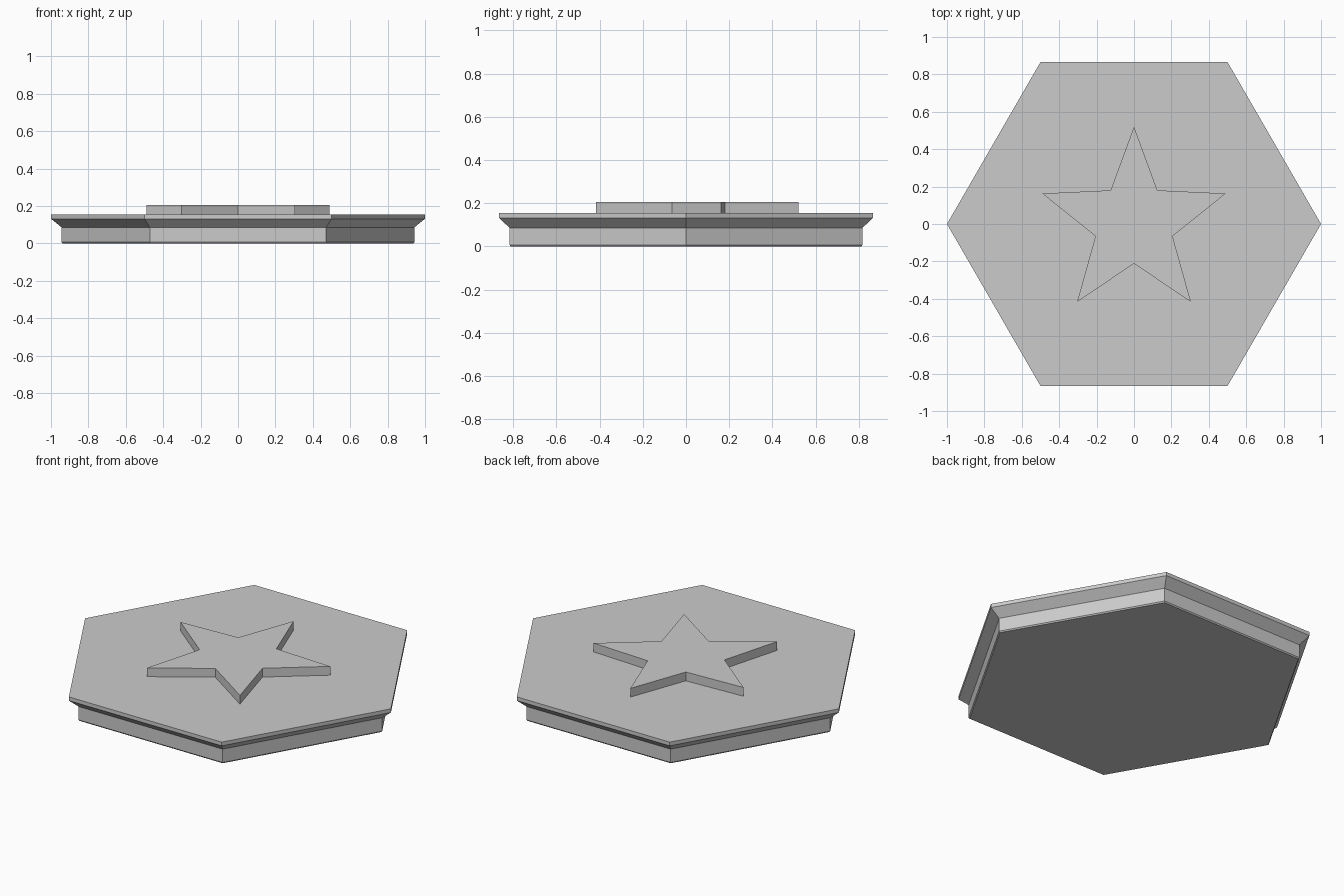
import bpy
import bmesh
from math import cos, sin, pi

if "Cube" in bpy.data.objects:
    bpy.data.objects.remove(bpy.data.objects["Cube"], do_unlink=True)

# Single grey material
GREY = (0.6, 0.6, 0.6, 1.0)
grey = bpy.data.materials.new("plain grey")
grey.use_nodes = True
grey.diffuse_color = GREY
grey.node_tree.nodes["Principled BSDF"].inputs["Base Color"].default_value = GREY


def loft(name, rings):
    """Closed solid through stacked rings of (x, y, z) points, counter-clockwise."""
    bm = bmesh.new()
    loops = [[bm.verts.new(p) for p in ring] for ring in rings]
    n = len(loops[0])
    for low, high in zip(loops, loops[1:]):
        for i in range(n):
            j = (i + 1) % n
            bm.faces.new((low[i], low[j], high[j], high[i]))
    bm.faces.new(loops[0][::-1])
    bm.faces.new(loops[-1])
    bmesh.ops.recalc_face_normals(bm, faces=bm.faces)
    mesh = bpy.data.meshes.new(name)
    bm.to_mesh(mesh)
    bm.free()
    mesh.materials.append(grey)
    obj = bpy.data.objects.new(name, mesh)
    bpy.context.collection.objects.link(obj)
    return obj


def hexagon(radius, z):
    return [(radius * cos(i * pi / 3), radius * sin(i * pi / 3), z) for i in range(6)]


# Hexagonal plate: chamfered foot, upright wall, flared rim
profile = [(0.937, 0), (0.943, 0.007), (0.943, 0.086),
           (1.0, 0.132), (1.0, 0.154)]
loft("hexagonal_plate", [hexagon(r, z) for r, z in profile])

# Raised star: left half outline from back tip to front notch, mirrored
half = [(0, 0.52), (-0.125, 0.18), (-0.49, 0.163),
        (-0.206, -0.065), (-0.304, -0.416), (0, -0.212)]
outline = half + [(-x, y) for x, y in half[-2:0:-1]]
loft("raised_star", [[(x, y, z) for x, y in outline] for z in (0.15, 0.206)])
